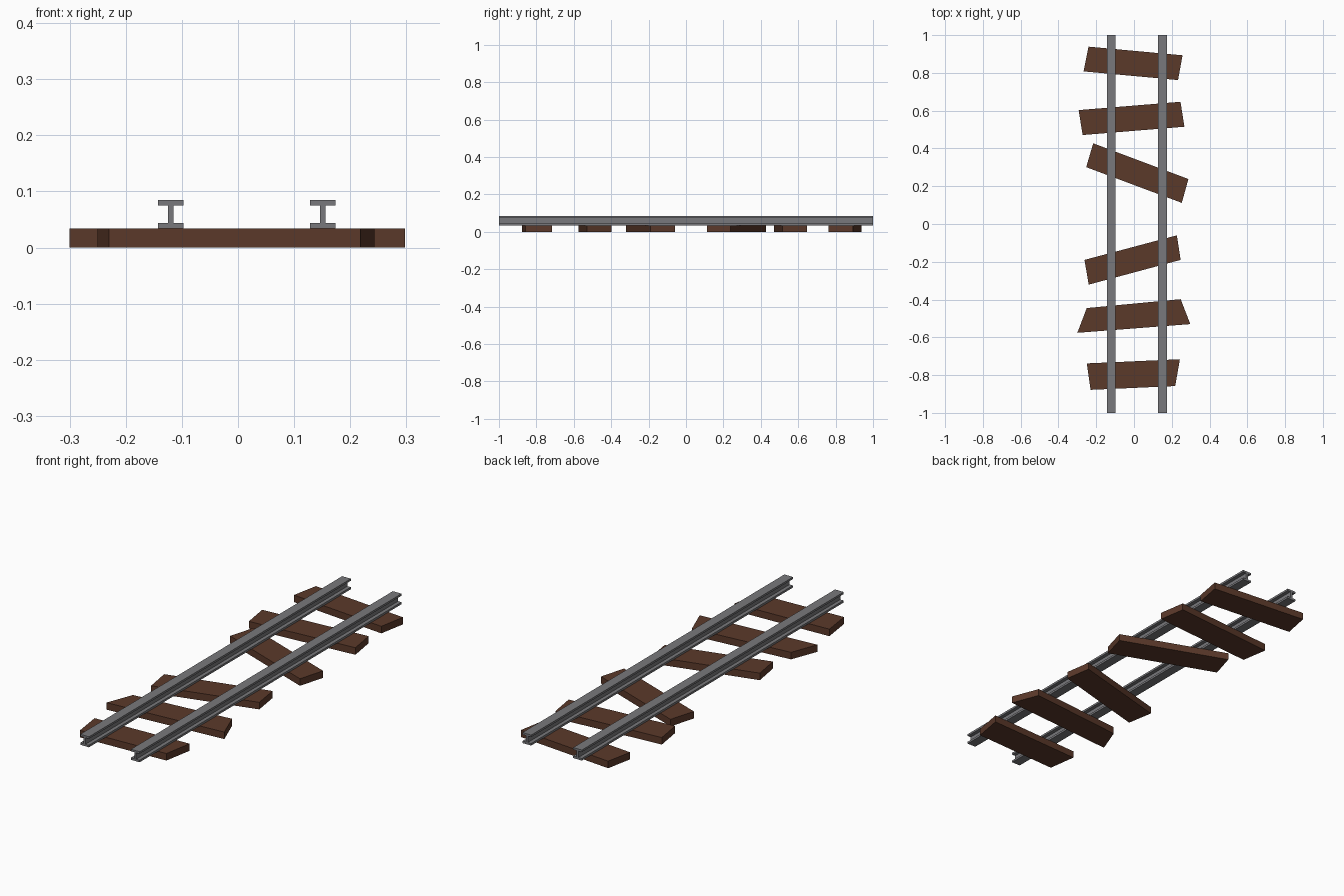
import bpy, bmesh

if "Cube" in bpy.data.objects:
    bpy.data.objects.remove(bpy.data.objects["Cube"])


def material(name, rgb):
    m = bpy.data.materials.new(name)
    m.diffuse_color = (*rgb, 1)
    m.use_nodes = True
    m.node_tree.nodes["Principled BSDF"].inputs["Base Color"].default_value = m.diffuse_color
    return m


def prism(name, points, direction, mat=None):
    """Extrude a flat outline of 3D points into a closed solid."""
    bm = bmesh.new()
    face = bm.faces.new([bm.verts.new(p) for p in points])
    ext = bmesh.ops.extrude_face_region(bm, geom=[face], use_keep_orig=True)
    moved = [g for g in ext["geom"] if isinstance(g, bmesh.types.BMVert)]
    bmesh.ops.translate(bm, verts=moved, vec=direction)
    bmesh.ops.recalc_face_normals(bm, faces=bm.faces)
    mesh = bpy.data.meshes.new(name)
    bm.to_mesh(mesh)
    bm.free()
    obj = bpy.data.objects.new(name, mesh)
    bpy.context.collection.objects.link(obj)
    if mat:
        mesh.materials.append(mat)
    return obj


TIE_TOP = 0.034
wood = material("dark_wood", (0.105, 0.041, 0.023))
steel = material("steel", (0.19, 0.19, 0.2))

# Crooked wooden ties: back-left, back-right, front-right, front-left corners
ties = [
    [(-0.241, 0.939), (0.257, 0.893), (0.233, 0.762), (-0.267, 0.808)],
    [(-0.293, 0.603), (0.246, 0.647), (0.267, 0.515), (-0.272, 0.471)],
    [(-0.216, 0.427), (0.288, 0.238), (0.253, 0.112), (-0.253, 0.301)],
    [(-0.262, -0.19), (0.227, -0.06), (0.247, -0.19), (-0.240, -0.321)],
    [(-0.250, -0.445), (0.247, -0.398), (0.298, -0.53), (-0.300, -0.576)],
    [(-0.250, -0.738), (0.243, -0.716), (0.218, -0.858), (-0.230, -0.878)],
]
for i, corners in enumerate(ties, 1):
    prism(f"tie_{i}", [(x, y, 0) for x, y in corners], (0, 0, TIE_TOP), wood)

# I-beam rails: half profile (x, z) mirrored, extruded along y
half = [(0.023, TIE_TOP), (0.023, 0.044), (0.005, 0.044),
        (0.005, 0.075), (0.023, 0.075), (0.023, 0.085)]
profile = half + [(-x, z) for x, z in reversed(half)]
for name, cx in (("left_rail", -0.12), ("right_rail", 0.151)):
    prism(name, [(cx + x, -1, z) for x, z in profile], (0, 2, 0), steel)
